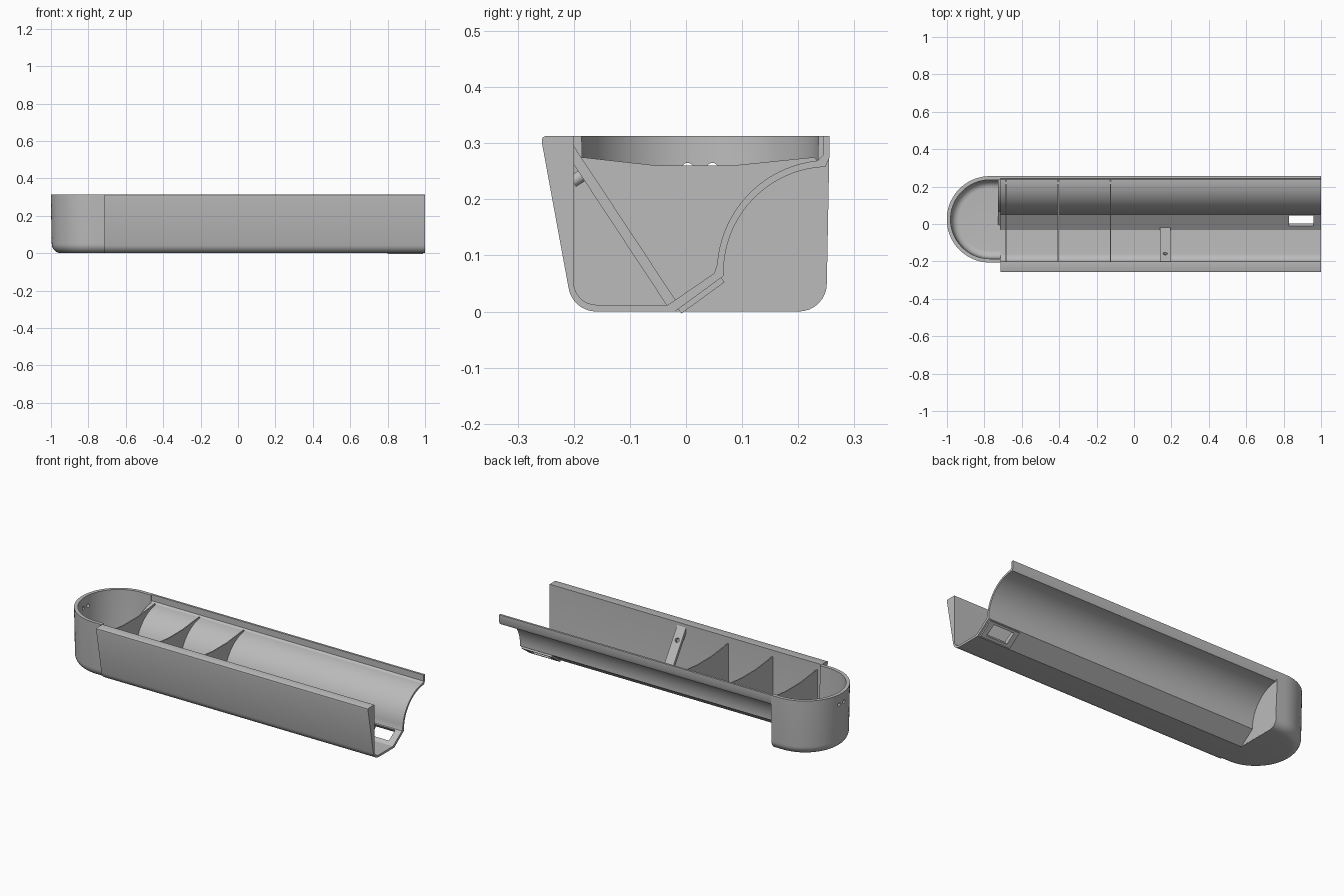
import bpy, bmesh, math
from mathutils import Matrix, Vector

cube = bpy.data.objects.get("Cube")
if cube:
    bpy.data.objects.remove(cube, do_unlink=True)

grey = bpy.data.materials.new("plain grey")
grey.use_nodes = True
GREY = (0.5, 0.5, 0.5, 1)
grey.diffuse_color = GREY
grey.node_tree.nodes["Principled BSDF"].inputs["Base Color"].default_value = GREY

START, END, TOP = -0.715, 1.0, 0.313


def finish(name, bm):
    bmesh.ops.recalc_face_normals(bm, faces=bm.faces)
    mesh = bpy.data.meshes.new(name)
    bm.to_mesh(mesh)
    bm.free()
    ob = bpy.data.objects.new(name, mesh)
    bpy.context.collection.objects.link(ob)
    mesh.materials.append(grey)
    return ob


def smooth(ob):
    bpy.ops.object.select_all(action='DESELECT')
    bpy.context.view_layer.objects.active = ob
    ob.select_set(True)
    bpy.ops.object.shade_smooth_by_angle(angle=math.radians(30))


def extrude_x(name, profile, x0, x1):
    """Extrude a (y, z) outline along x."""
    bm = bmesh.new()
    a = [bm.verts.new((x0, y, z)) for y, z in profile]
    b = [bm.verts.new((x1, y, z)) for y, z in profile]
    n = len(profile)
    bm.faces.new(a)
    bm.faces.new(b[::-1])
    for i in range(n):
        bm.faces.new((a[i], b[i], b[(i + 1) % n], a[(i + 1) % n]))
    return finish(name, bm)


def box(name, centre, size, tilt=0):
    bm = bmesh.new()
    bmesh.ops.create_cube(bm, size=1, matrix=Matrix.Translation(centre)
                          @ Matrix.Rotation(tilt, 4, 'X')
                          @ Matrix.Diagonal((*size, 1)))
    return finish(name, bm)


def cylinder(name, centre, axis, radius, depth):
    bm = bmesh.new()
    turn = Vector((0, 0, 1)).rotation_difference(Vector(axis)).to_matrix().to_4x4()
    bmesh.ops.create_cone(bm, cap_ends=True, segments=20, radius1=radius,
                          radius2=radius, depth=depth,
                          matrix=Matrix.Translation(centre) @ turn)
    return finish(name, bm)


def cut(ob, cutter):
    mod = ob.modifiers.new("cut", 'BOOLEAN')
    mod.operation, mod.solver, mod.object = 'DIFFERENCE', 'EXACT', cutter
    bpy.context.view_layer.objects.active = ob
    bpy.ops.object.modifier_apply(modifier=mod.name)


def drop(ob):
    bpy.data.objects.remove(ob, do_unlink=True)


def arc(cy, cz, r, a0, a1, n=8):
    angles = [math.radians(a0 + (a1 - a0) * i / n) for i in range(n + 1)]
    return [(cy + r * math.cos(a), cz + r * math.sin(a)) for a in angles]


# Trough: wedge front wall, flat floor, slanted strip and curved back
inner_curve = arc(0.255, 0.07, 0.2, 180, 96, 20)
outer_curve = arc(0.255, 0.07, 0.188, 182, 92, 20)
inner_floor = arc(-0.16, 0.052, 0.04, 180, 270) + [(-0.032, 0.012), (0.05, 0.068)]
outer = ([(-0.25, TOP), (-0.256, 0.31), (-0.257, 0.302)]
         + arc(-0.16, 0.05, 0.05, 188, 270) + [(-0.02, 0)])
lip = [(0.256, 0.275), (0.256, TOP), (0.244, TOP), (0.244, 0.278)]
inner = inner_floor + inner_curve[1:]
profile = outer + outer_curve + lip + inner[::-1] + [(-0.2, TOP)]
trough = extrude_x("trough", profile, START, END)

# Window in the slanted strip with a raised frame underneath
TILT = math.radians(36)
frame = box("window_frame", (0.895, 0.026, 0.030), (0.19, 0.095, 0.014), TILT)
window = box("window_cutter", (0.895, 0.025, 0.034), (0.13, 0.068, 0.08), TILT)
for part in (trough, frame):
    cut(part, window)
drop(window)
smooth(trough)

# Thin dividers across the trough
edge = [p for p in inner if p[1] < 0.27]
divider = [(-0.204, 0.277)] + edge + [(0.228, 0.275), (0.08, 0.26), (-0.05, 0.26)]
for i in range(3):
    x = -0.685 + 0.28 * i
    extrude_x(f"divider_{i + 1}", divider, x - 0.003, x + 0.003)

# Leaning brace with a hole and a small peg behind it
brace = extrude_x("brace", [(-0.2, 0.295), (-0.013, 0.012), (-0.035, 0.012),
                            (-0.2, 0.262)], 0.14, 0.195)
axis = (0, 0.83, 0.55)
hole = cylinder("hole_cutter", (0.167, -0.165, 0.228), axis, 0.012, 0.1)
cut(brace, hole)
drop(hole)
peg = cylinder("brace_peg", (0.167, -0.192, 0.238), axis, 0.011, 0.024)
smooth(peg)

# Rounded end tub: a U-shaped plan swept through a wall section
CX, CY, R = -0.77, 0.025, 0.231


def plan(inset):
    r = R - inset
    pts = [(CX + r * math.cos(math.radians(a)), CY + r * math.sin(math.radians(a)))
           for a in range(90, 271, 5)]
    return [(START, CY + r)] + pts + [(START, CY - r)]


wall = [(0.055 - y, z) for y, z in arc(0, 0.05, 0.05, 270, 360)]
wall += [(0, TOP), (0.02, TOP)]
wall += [(0.065 - y, z) for y, z in arc(0, 0.052, 0.04, 0, -90)]
bm = bmesh.new()
rings = [[bm.verts.new((x, y, z)) for x, y in plan(d)] for d, z in wall]
for lower, upper in zip(rings, rings[1:]):
    for i in range(len(lower) - 1):
        bm.faces.new((lower[i], lower[i + 1], upper[i + 1], upper[i]))
bm.faces.new(rings[0])
bm.faces.new(rings[-1][::-1])
bm.faces.new([r[0] for r in rings] + [r[-1] for r in reversed(rings)])
tub = finish("end_tub", bm)

# Two small round holes in the tub nose
for side in (-1, 1):
    hole = cylinder("hole_cutter", (-0.99, CY + 0.022 * side, 0.255),
                    (1, 0, 0), 0.01, 0.1)
    cut(tub, hole)
    drop(hole)
smooth(tub)

# Bulkhead closing the tub below the curved back
bulkhead = ([(-0.02, 0.002)] + outer_curve + [(0.253, 0.272)]
            + arc(0.2, 0.05, 0.05, 0, -90))
extrude_x("bulkhead", bulkhead, START - 0.012, START + 0.001)
